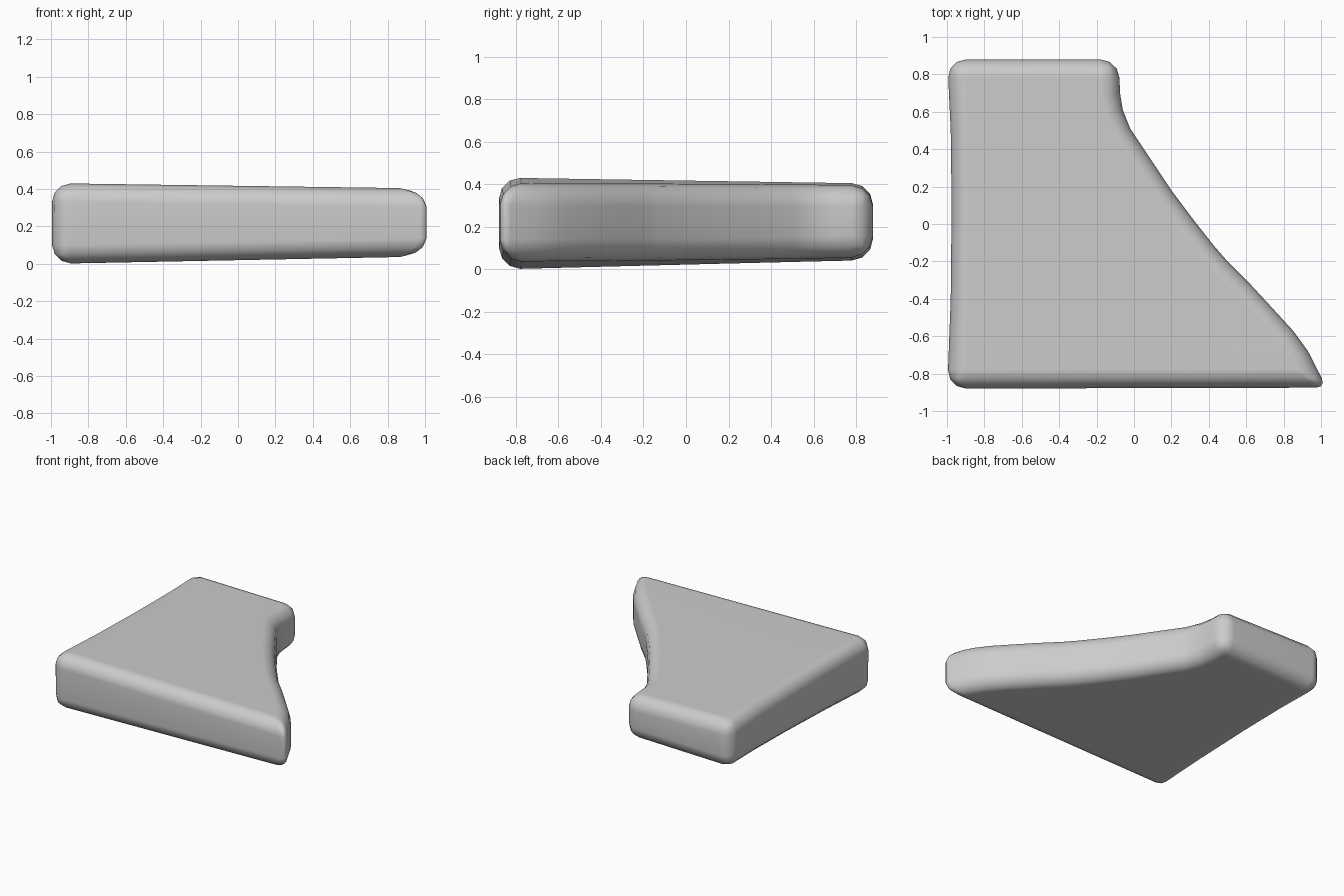
import bpy, bmesh

if "Cube" in bpy.data.objects:
    bpy.data.objects.remove(bpy.data.objects["Cube"])

# Plan outline, clockwise from back left: (x, y, bevel weight of the upright edge)
outline = [(-0.998, 0.88, 1), (-0.08, 0.88, 1), (-0.075, 0.70, 0), (-0.06, 0.61, 0),
           (-0.02, 0.51, 0), (0.09, 0.345, 0), (0.20, 0.18, 0), (0.32, 0.02, 0),
           (0.43, -0.12, 0), (0.50, -0.20, 0), (0.62, -0.32, 0), (0.74, -0.45, 0),
           (0.85, -0.57, 0), (0.93, -0.68, 0), (1.03, -0.875, 0.55), (-0.998, -0.88, 1),
           (-0.98, -0.4, 0), (-0.975, 0.1, 0), (-0.98, 0.5, 0)]


def top_z(x, y):
    return 0.405 - 0.0139 * x - 0.0156 * y


def bottom_z(x, y):
    return 0.039 + 0.0194 * x + 0.025 * y


# Slightly tapering slab
bm = bmesh.new()
low = [bm.verts.new((x, y, bottom_z(x, y))) for x, y, w in outline]
high = [bm.verts.new((x, y, top_z(x, y))) for x, y, w in outline]
bm.faces.new(low)
bm.faces.new(high[::-1])
n = len(outline)
for i in range(n):
    j = (i + 1) % n
    bm.faces.new((low[i], high[i], high[j], low[j]))
bmesh.ops.recalc_face_normals(bm, faces=bm.faces)

# Rounding weights: rims fully, upright edges only at the real corners
weight = bm.edges.layers.float.new("bevel_weight_edge")
for ring in (low, high):
    for i in range(n):
        bm.edges.get((ring[i], ring[(i + 1) % n]))[weight] = 1
for i, (x, y, w) in enumerate(outline):
    bm.edges.get((low[i], high[i]))[weight] = w

mesh = bpy.data.meshes.new("wedge_slab")
bm.to_mesh(mesh)
bm.free()
slab = bpy.data.objects.new("wedge_slab", mesh)
bpy.context.collection.objects.link(slab)

bevel = slab.modifiers.new("rounded_edges", 'BEVEL')
bevel.limit_method = 'WEIGHT'
bevel.width = 0.1
bevel.segments = 3
bevel.use_clamp_overlap = False

bpy.context.view_layer.objects.active = slab
slab.select_set(True)
bpy.ops.object.shade_smooth()
normals = slab.modifiers.new("clean_shading", 'WEIGHTED_NORMAL')
normals.keep_sharp = True
